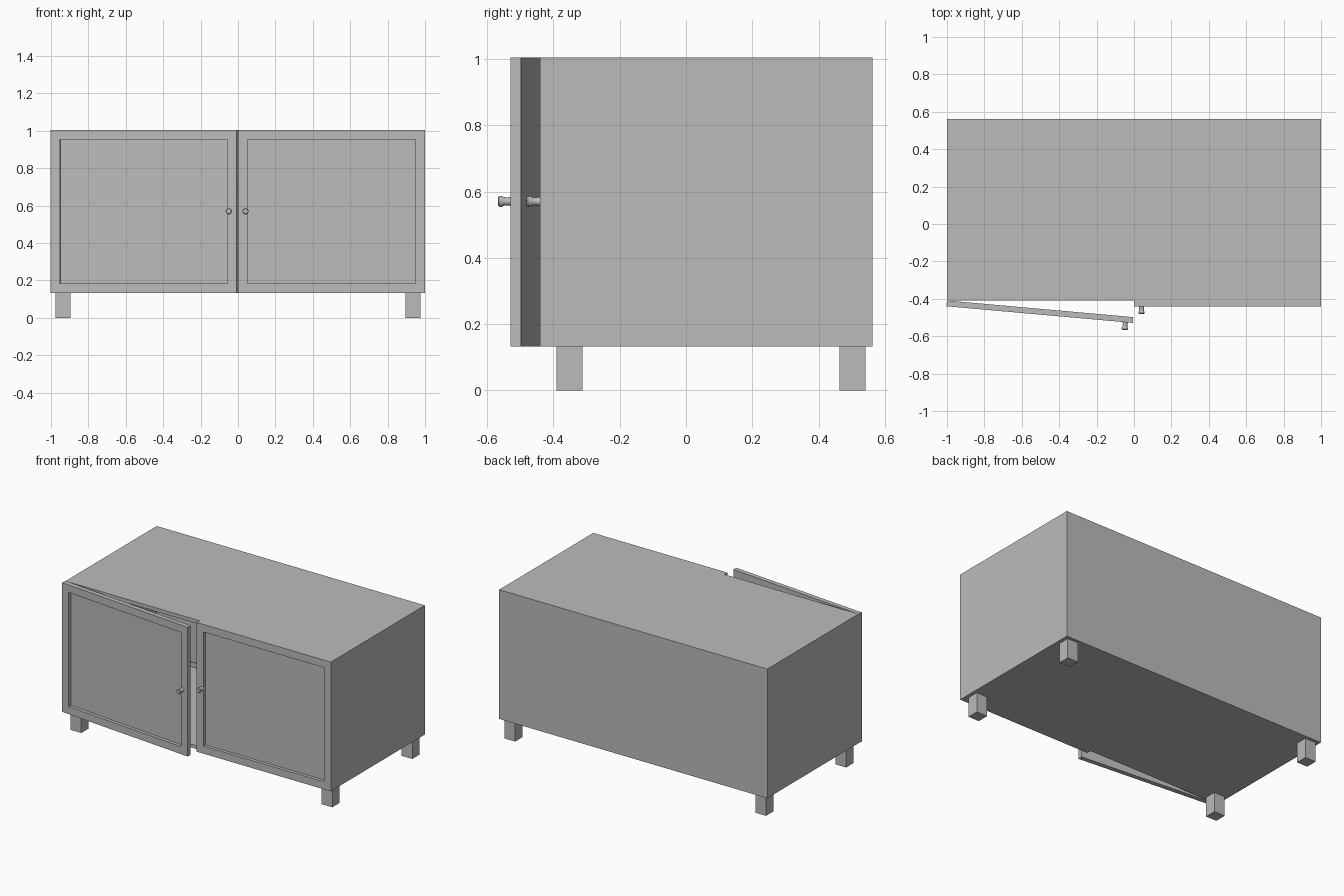
import bpy, bmesh
from math import radians, pi
from mathutils import Matrix, Vector

old = bpy.data.objects.get("Cube")
if old:
    bpy.data.objects.remove(old, do_unlink=True)

GREY = (0.5, 0.5, 0.5, 1)
grey = bpy.data.materials.new("plain grey")
grey.use_nodes = True
grey.diffuse_color = GREY
grey.node_tree.nodes["Principled BSDF"].inputs["Base Color"].default_value = GREY

BOTTOM, TOP = 0.133, 1.004
FRONT, BACK = -0.409, 0.562
THICK, BOARD, STILE = 0.031, 0.035, 0.072
KNOB_Z, KNOB_INSET = 0.57, 0.04


def box_mesh(lo, hi):
    lo, hi = Vector(lo), Vector(hi)
    bm = bmesh.new()
    bmesh.ops.create_cube(bm, size=1)
    for v in bm.verts:
        v.co = [(lo[i] + hi[i]) / 2 + v.co[i] * (hi[i] - lo[i]) for i in range(3)]
    bm.normal_update()
    return bm


def front_face(bm):
    return min(bm.faces, key=lambda f: f.calc_center_median().y)


def add(name, bm, matrix=None):
    mesh = bpy.data.meshes.new(name)
    bm.to_mesh(mesh)
    bm.free()
    mesh.materials.append(grey)
    obj = bpy.data.objects.new(name, mesh)
    bpy.context.collection.objects.link(obj)
    if matrix:
        obj.matrix_world = matrix
    return obj


# Carcass: open-fronted shell with a board-wide rim
bm = box_mesh((-1, FRONT, BOTTOM), (1, BACK, TOP))
opening = front_face(bm)
bmesh.ops.inset_individual(bm, faces=[opening], thickness=BOARD)
bmesh.ops.delete(bm, geom=[opening], context='FACES_ONLY')
add("carcass", bm)

# Shelf lipping across the opening
add("shelf_edge", box_mesh((-1 + BOARD, FRONT, 0.675), (1 - BOARD, FRONT + 0.006, 0.71)))


# Door with a recessed panel, its hinge at the local origin
def door_mesh(x0, x1):
    bm = box_mesh((x0, -THICK, BOTTOM), (x1, 0, TOP))
    panel = front_face(bm)
    bmesh.ops.inset_individual(bm, faces=[panel], thickness=STILE)
    res = bmesh.ops.extrude_discrete_faces(bm, faces=[panel])
    bmesh.ops.translate(bm, verts=res["faces"][0].verts, vec=(0, 0.022, 0))
    # Weld the walls of the recess
    bmesh.ops.recalc_face_normals(bm, faces=bm.faces)
    return bm


# Turned knob: profile of (radius, distance from the door)
def knob_mesh(x):
    profile = [(0, 0), (0.014, 0), (0.012, 0.012), (0.013, 0.024),
               (0.0165, 0.03), (0.0165, 0.037), (0.013, 0.041), (0, 0.042)]
    bm = bmesh.new()
    verts = [bm.verts.new((r, 0, d)) for r, d in profile]
    edges = [bm.edges.new(pair) for pair in zip(verts, verts[1:])]
    bmesh.ops.spin(bm, geom=verts + edges, axis=(0, 0, 1), cent=(0, 0, 0),
                   angle=2 * pi, steps=24)
    bmesh.ops.remove_doubles(bm, verts=bm.verts, dist=0.0002)
    bmesh.ops.recalc_face_normals(bm, faces=bm.faces)
    bm.transform(Matrix.Translation((x, -THICK, KNOB_Z)) @ Matrix.Rotation(pi / 2, 4, 'X'))
    return bm


# Left door is shut, right door stands slightly ajar
knobs = []
for side, sign, angle in (("left", 1, 0), ("right", -1, -5.1)):
    place = Matrix.Translation((sign, FRONT, 0)) @ Matrix.Rotation(radians(angle), 4, 'Z')
    add(side + "_door", door_mesh(*sorted((0, -sign))), place)
    knobs.append(add(side + "_knob", knob_mesh(-sign * (1 - KNOB_INSET)), place))

bpy.ops.object.select_all(action='DESELECT')
for knob in knobs:
    knob.select_set(True)
bpy.context.view_layer.objects.active = knobs[0]
bpy.ops.object.shade_smooth_by_angle(angle=radians(40))

# Square legs
for side, x in (("left", 0.936), ("right", -0.936)):
    for end, y in (("front", -0.351), ("back", 0.502)):
        add(f"{end}_{side}_leg", box_mesh((x - 0.04, y - 0.039, 0), (x + 0.04, y + 0.039, BOTTOM)))
